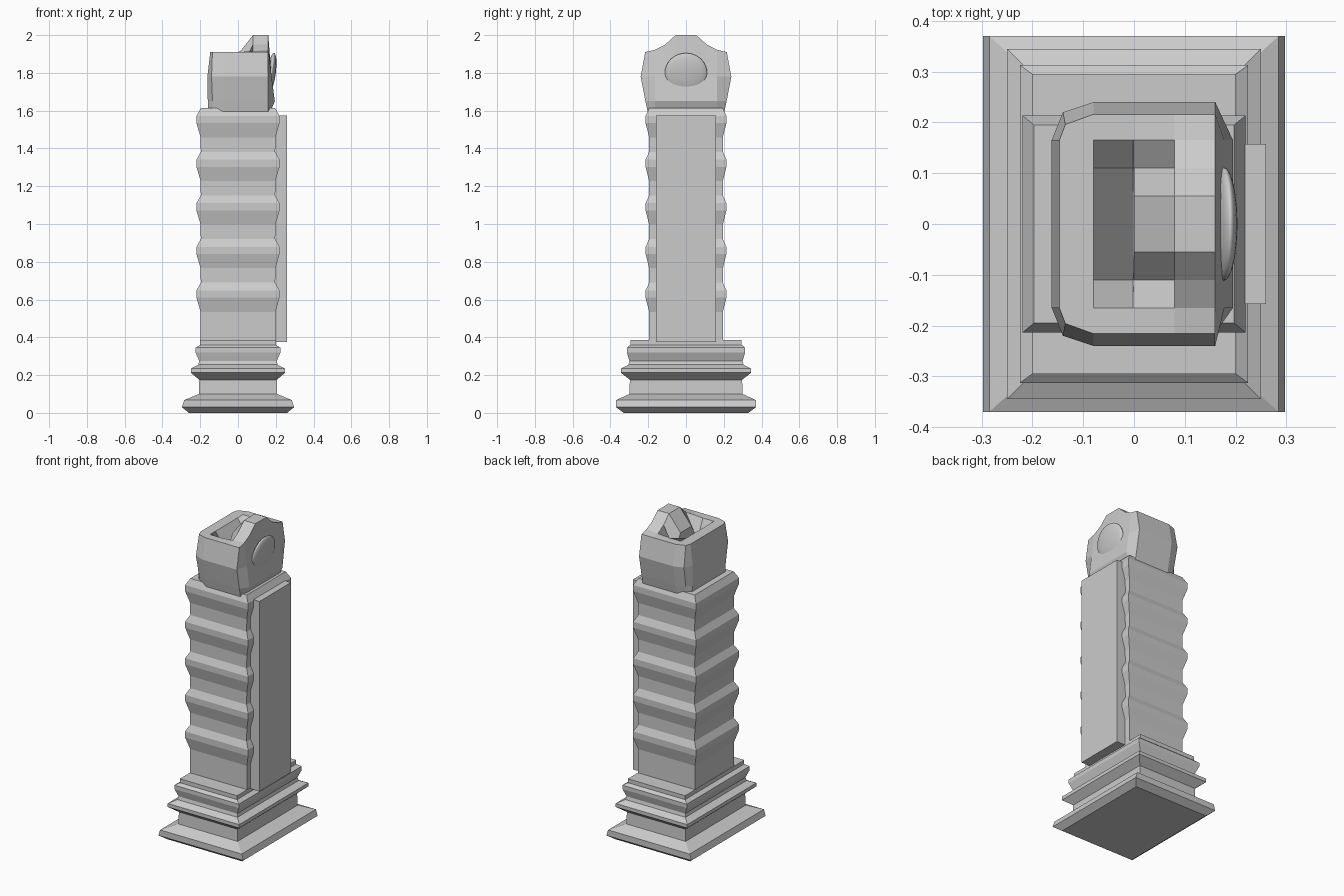
import bpy, bmesh

if "Cube" in bpy.data.objects:
    bpy.data.objects.remove(bpy.data.objects["Cube"])


def finish(name, bm):
    bmesh.ops.recalc_face_normals(bm, faces=bm.faces)
    me = bpy.data.meshes.new(name)
    bm.to_mesh(me)
    bm.free()
    ob = bpy.data.objects.new(name, me)
    bpy.context.collection.objects.link(ob)
    return ob


def skin(bm, loops):
    """Join closed loops of equal length with quads; return vertex loops."""
    rings = [[bm.verts.new(p) for p in lp] for lp in loops]
    for a, b in zip(rings, rings[1:]):
        n = len(a)
        for i in range(n):
            j = (i + 1) % n
            bm.faces.new((a[i], a[j], b[j], b[i]))
    return rings


def rect_tower(name, profile):
    """Stack of rectangles given as (half x, half y, z)."""
    bm = bmesh.new()
    rings = skin(bm, [[(-x, -y, z), (x, -y, z), (x, y, z), (-x, y, z)]
                      for x, y, z in profile])
    bm.faces.new(rings[0])
    bm.faces.new(rings[-1])
    return finish(name, bm)


# stepped moulded base
rect_tower("base", [
    (.26, .33, 0), (.297, .37, .03), (.285, .37, .068), (.207, .30, .10),
    (.205, .297, .175), (.25, .345, .213), (.25, .345, .235),
    (.21, .305, .255), (.205, .30, .275), (.225, .313, .32),
    (.225, .313, .345), (.20, .295, .36), (.20, .295, .385)])

# ribbed shaft
prof = [(.198, .195, .37)]
for k in range(5):
    z = .535 + .231 * k
    prof += [(.198, .195, z), (.22, .214, z + .075),
             (.22, .214, z + .113), (.197, .195, z + .154)]
rect_tower("shaft", prof)

# flat panel on the +x side
bm = bmesh.new()
bmesh.ops.create_cube(bm, size=1)
for v in bm.verts:
    v.co = (.225 + .07 * v.co.x, .315 * v.co.y, .975 + 1.2 * v.co.z)
finish("panel", bm)


# faceted head: half outline per level, mirrored in y
def head_loop(z, back, d, face):
    half = [(face, .055), (face, .11), (face, .165), (.16, .24 - d),
            (.08, .24 - d), (0, .24 - d), (-.08, .24 - d),
            (-.14 + d * .2, .22 - d), (back, .165), (back, .11), (back, .055)]
    crest = {.055: 2.0, .11: 1.95, .165: 1.922}
    pts = [(x, y, crest.get(y, z) if z > 1.9 and x >= .15 else z) for x, y in half]
    return pts + [(x, -y, h) for x, y, h in reversed(pts)]


bm = bmesh.new()
rings = skin(bm, [head_loop(1.59, -.158, .038, .17),
                  head_loop(1.65, -.16, .025, .195),
                  head_loop(1.78, -.162, 0, .178),
                  head_loop(1.91, -.147, .024, .16)])
bm.faces.new(rings[0])

# hollow top as a height grid, rising to the front crest
ys = (-.165, -.11, -.055, .055, .11, .165)
rim, floor = 1.91, 1.79
rows = [(-.08, (rim, rim, rim)), (-.002, (rim, floor, floor)),
        (0, (rim, floor + .01, 1.9)), (.08, (1.915, 1.95, 2.0))]
grid = [[bm.verts.new((x, y, (h + h[::-1])[j])) for j, y in enumerate(ys)]
        for x, h in rows]
for a, b in zip(grid, grid[1:]):
    for j in range(5):
        bm.faces.new((a[j], a[j + 1], b[j + 1], b[j]))

# rim between the hollow and the outer wall
top = rings[-1]
N = len(top)
front = [top[i] for i in (N - 3, N - 2, N - 1, 0, 1, 2)]
back = [top[i] for i in (13, 12, 11, 10, 9, 8)]
for j in range(5):
    bm.faces.new((grid[-1][j], grid[-1][j + 1], front[j + 1], front[j]))
    bm.faces.new((grid[0][j], grid[0][j + 1], back[j + 1], back[j]))
for s, col in ((1, 5), (-1, 0)):
    t = [top[i] if s > 0 else top[N - 1 - i] for i in range(N // 2)]
    g = [row[col] for row in grid]
    bm.faces.new((g[3], t[2], t[3], t[4]))
    bm.faces.new((g[3], t[4], t[5], g[2]))
    bm.faces.new((g[2], t[5], g[1]))
    bm.faces.new((g[1], t[5], t[6], g[0]))
    bm.faces.new((g[0], t[6], t[7], t[8]))
finish("head", bm)

# shallow round dome on the head's face
bpy.ops.mesh.primitive_uv_sphere_add(segments=32, ring_count=16, radius=1,
                                     location=(.177, 0, 1.8),
                                     rotation=(0, .13, 0))
dome = bpy.context.object
dome.name = "face_dome"
dome.scale = (.023, .112, .106)
bpy.ops.object.shade_smooth()
